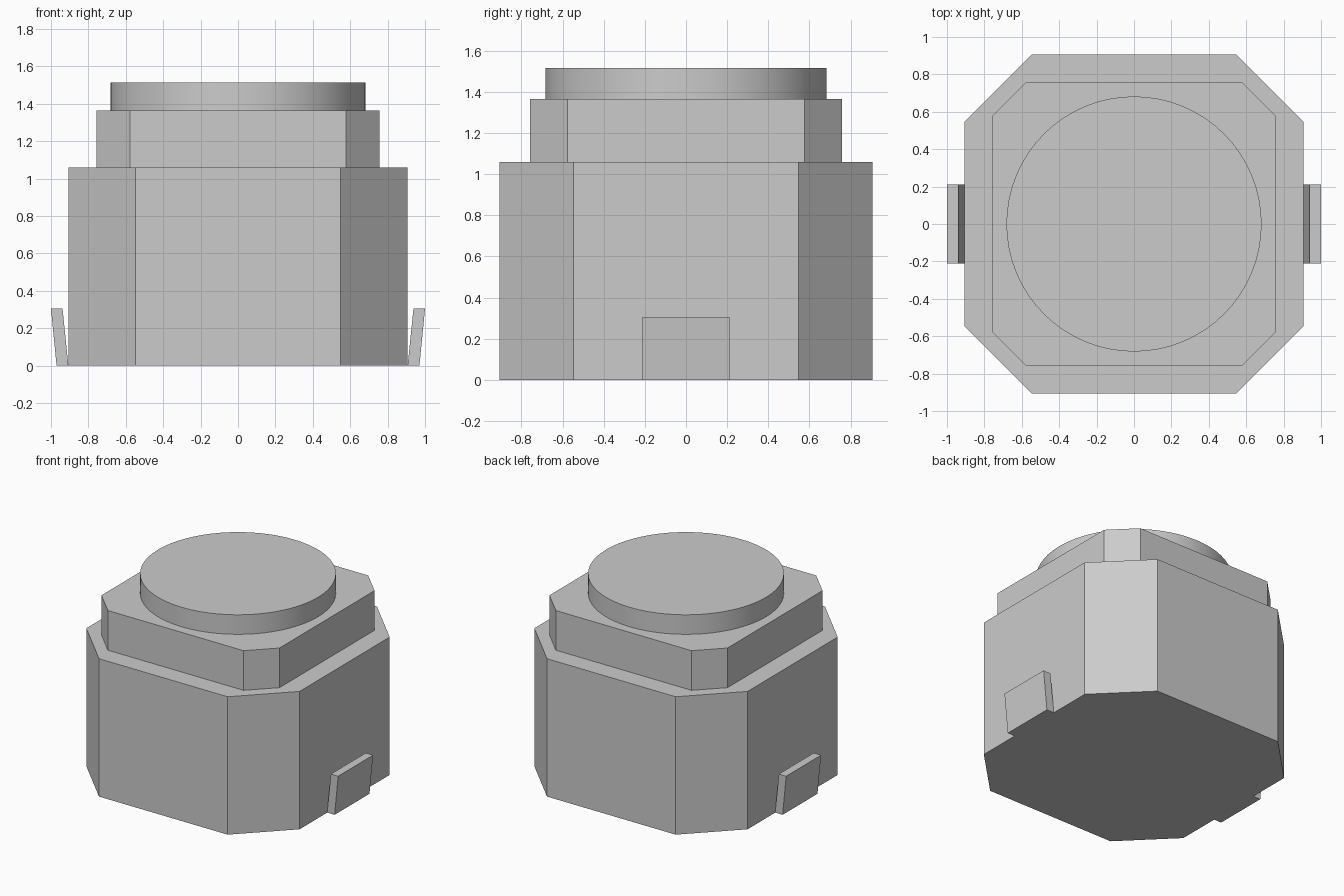
import bpy, bmesh, math
from mathutils import Vector

if "Cube" in bpy.data.objects:
    bpy.data.objects.remove(bpy.data.objects["Cube"])


def prism(name, points, direction):
    """Extrude a flat outline along a direction into a closed solid."""
    bm = bmesh.new()
    face = bm.faces.new([bm.verts.new(p) for p in points])
    ext = bmesh.ops.extrude_face_region(bm, geom=[face], use_keep_orig=True)
    verts = [g for g in ext["geom"] if isinstance(g, bmesh.types.BMVert)]
    bmesh.ops.translate(bm, verts=verts, vec=Vector(direction))
    bmesh.ops.recalc_face_normals(bm, faces=bm.faces)
    mesh = bpy.data.meshes.new(name)
    bm.to_mesh(mesh)
    bm.free()
    obj = bpy.data.objects.new(name, mesh)
    bpy.context.collection.objects.link(obj)
    return obj


def chamfered_block(name, half, flat, z0, z1):
    """Square block with cut corners; flat is the half length of each main side."""
    outline = [(half, -flat), (half, flat), (flat, half), (-flat, half),
               (-half, flat), (-half, -flat), (-flat, -half), (flat, -half)]
    return prism(name, [(x, y, z0) for x, y in outline], (0, 0, z1 - z0))


# Stepped housing
chamfered_block("lower_body", 0.907, 0.547, 0.0, 1.06)
chamfered_block("upper_body", 0.757, 0.577, 1.06, 1.365)

# Round cap
bpy.ops.mesh.primitive_cylinder_add(vertices=64, radius=0.682, depth=0.15,
                                    location=(0, 0, 1.44))
bpy.context.object.name = "round_cap"
bpy.ops.object.shade_smooth_by_angle(angle=math.radians(30))

# Outward-leaning side clips, mirrored across x
profile = [(0.907, 0.0), (0.97, 0.0), (1.0, 0.305), (0.938, 0.305)]
clips = prism("side_clips", [(x, -0.212, z) for x, z in profile], (0, 0.424, 0))
mirror = clips.modifiers.new("mirror", "MIRROR")
mirror.use_axis = (True, False, False)
